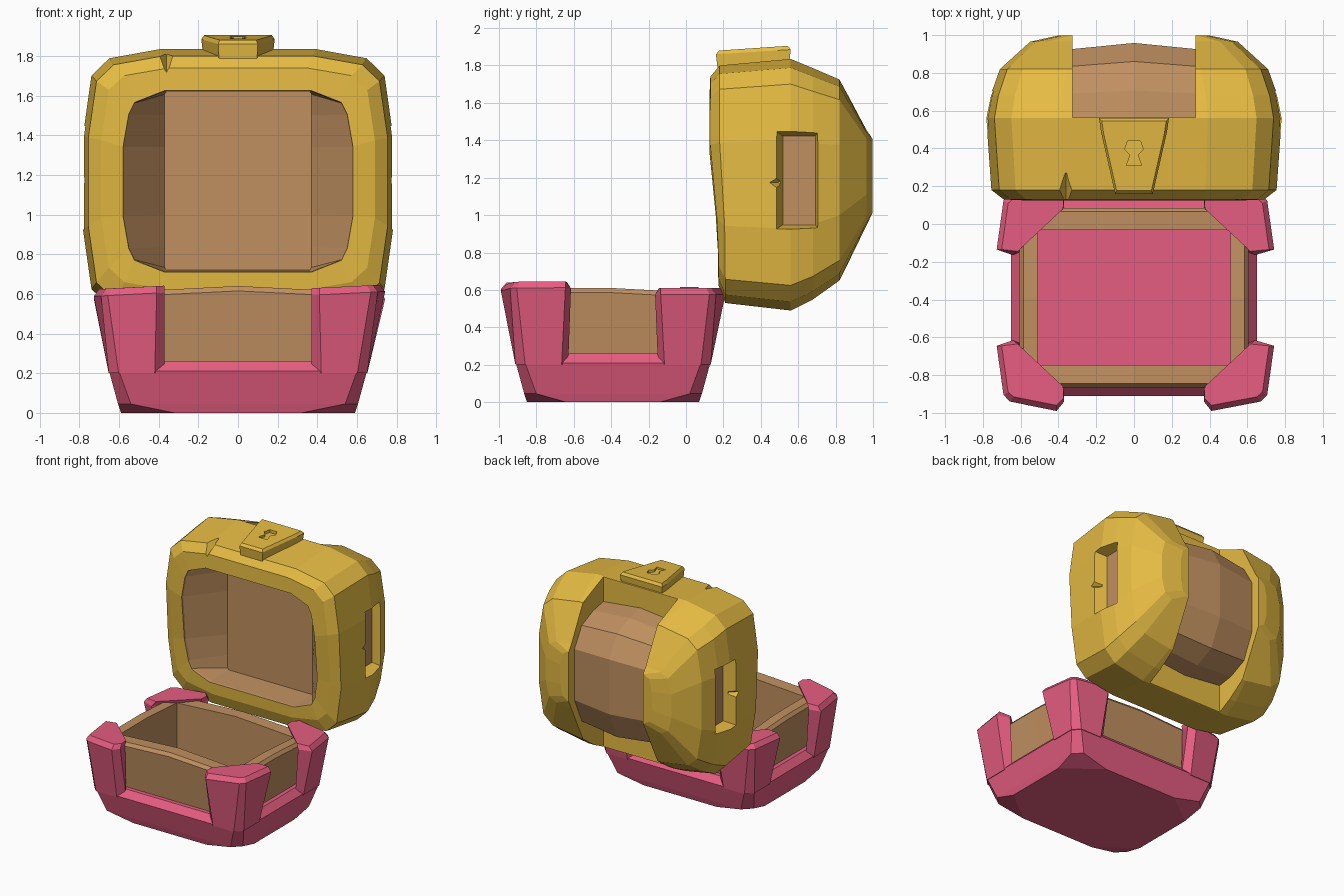
import bpy, bmesh, math

if "Cube" in bpy.data.objects:
    bpy.data.objects.remove(bpy.data.objects["Cube"])


def material(name, rgb):
    m = bpy.data.materials.new(name)
    m.diffuse_color = (*rgb, 1)
    m.use_nodes = True
    m.node_tree.nodes["Principled BSDF"].inputs["Base Color"].default_value = m.diffuse_color
    return m


GOLD = material("gold", (0.79, 0.50, 0.056))
WOOD = material("wood", (0.53, 0.28, 0.118))
PINK = material("pink", (0.79, 0.11, 0.22))
CY = -0.39  # depth centre of the lower box


def loft(name, rings, mats, band_mats=None, caps=(0, 0)):
    """Skin a list of equal-length closed rings and cap both ends."""
    bm = bmesh.new()
    vs = [[bm.verts.new(p) for p in r] for r in rings]
    n = len(rings[0])
    for k in range(len(vs) - 1):
        for i in range(n):
            j = (i + 1) % n
            f = bm.faces.new((vs[k][i], vs[k][j], vs[k + 1][j], vs[k + 1][i]))
            f.material_index = band_mats[k] if band_mats else 0
    for ring, idx in ((vs[0], caps[0]), (vs[-1], caps[1])):
        bm.faces.new(ring).material_index = idx
    bmesh.ops.recalc_face_normals(bm, faces=bm.faces)
    me = bpy.data.meshes.new(name)
    bm.to_mesh(me)
    bm.free()
    for m in mats:
        me.materials.append(m)
    ob = bpy.data.objects.new(name, me)
    bpy.context.collection.objects.link(ob)
    return ob


def cut(ob, cutter):
    """Subtract the cutter, then delete it."""
    mod = ob.modifiers.new("cut", 'BOOLEAN')
    mod.operation = 'DIFFERENCE'
    mod.solver = 'EXACT'
    mod.object = cutter
    bpy.context.view_layer.objects.active = ob
    bpy.ops.object.modifier_apply(modifier=mod.name)
    bpy.data.objects.remove(cutter)


def quad(u0, u1, v0, v1):
    return [(u0, v0), (u1, v0), (u1, v1), (u0, v1)]


# ---------- lower box: tray ----------
def octagon(u, v, cu, cv, z):
    pts = [(u, -cv), (u, cv), (cu, v), (-cu, v), (-u, cv), (-u, -cv), (-cu, -v), (cu, -v)]
    return [(x, y + CY, z) for x, y in pts]


loft("tray", [
    octagon(0.59, 0.46, 0.32, 0.25, 0.0),
    octagon(0.605, 0.475, 0.54, 0.41, 0.045),
    octagon(0.65, 0.52, 0.60, 0.47, 0.21),
    octagon(0.605, 0.475, 0.58, 0.45, 0.26),
    octagon(0.56, 0.43, 0.54, 0.41, 0.26),
    octagon(0.56, 0.43, 0.54, 0.41, 0.04)], [PINK])


# ---------- lower box: wooden walls with pink floor ----------
def wall_ring(u, v, z, bump=0.0):
    """Eight-point rectangle, raised at mid width and slightly lower at the back."""
    pts = [(u, -v), (u, 0), (u, v), (0, v), (-u, v), (-u, 0), (-u, -v), (0, -v)]
    return [(x, y + CY, z + (bump if x == 0 else 0) - (0.025 if bump and y > 0 else 0))
            for x, y in pts]


loft("wooden_box", [
    wall_ring(0.545, 0.415, 0.05),
    wall_ring(0.57, 0.44, 0.24),
    wall_ring(0.605, 0.475, 0.585, 0.03),
    wall_ring(0.585, 0.455, 0.61, 0.03),
    wall_ring(0.51, 0.357, 0.61, 0.03),
    wall_ring(0.51, 0.357, 0.06)], [WOOD, PINK], caps=(0, 1))

# ---------- lower box: four corner posts ----------
low = [(0.652, 0.275), (0.652, 0.47), (0.602, 0.522), (0.42, 0.522),
       (0.37, 0.477), (0.40, 0.465), (0.575, 0.30), (0.605, 0.24)]
mid = [(0.742, 0.255), (0.705, 0.515), (0.67, 0.55), (0.41, 0.60),
       (0.37, 0.55), (0.38, 0.475), (0.60, 0.28), (0.64, 0.225)]
top = [(0.715, 0.255), (0.68, 0.50), (0.65, 0.525), (0.41, 0.57),
       (0.372, 0.53), (0.375, 0.47), (0.60, 0.26), (0.615, 0.245)]
for sx in (-1, 1):
    for sy in (-1, 1):
        drop = 0.0 if sy < 0 else 0.025
        # the left front post leans lower outwards, the right one higher
        slope = (0.05 if sx > 0 else -0.05) if sy < 0 else 0.0
        k = 0.98 if sx < 0 else 1.0
        loft(f"corner_post_{'left' if sx < 0 else 'right'}_{'front' if sy < 0 else 'back'}",
             [[(sx * (u * k if z > 0.3 and u > 0.64 else u), CY + sy * v,
                z + (slope * (u - 0.5) if z > 0.3 else 0)) for u, v in ring]
              for ring, z in ((low, 0.20), (mid, 0.60 - drop), (top, 0.635 - drop))], [PINK])

# ---------- lid shell ----------
OUTER = [(1, 0.35), (0.945, 0.80), (0.83, 0.93), (0.5, 1)]
INNER = [(1, 0.38), (0.95, 0.74), (0.90, 0.87), (0.64, 1)]
SQUARE = [(1, 0.38), (1, 0.74), (1, 0.97), (0.98, 1)]


def lid_ring(y, hw, z0, z1, q, lean=0.0):
    """Rounded rectangle facing the front; lean pulls its upper half forward."""
    full = (q + [(-a, b) for a, b in reversed(q)]
            + [(-a, -b) for a, b in q] + [(a, -b) for a, b in reversed(q)])
    zc, h = (z0 + z1) / 2, (z1 - z0) / 2
    return [(a * hw, y - lean * min(1, max(0, (zc + b * h - 0.9) / 0.4)), zc + b * h)
            for a, b in full]


lid = loft("lid_shell", [
    lid_ring(0.40, 0.37, 0.72, 1.62, SQUARE),             # back of the cavity
    lid_ring(0.185, 0.577, 0.713, 1.622, INNER, 0.045),   # mouth
    lid_ring(0.17, 0.58, 0.71, 1.625, INNER, 0.045),
    lid_ring(0.175, 0.69, 0.62, 1.74, OUTER, 0.045),      # front rim
    lid_ring(0.21, 0.755, 0.53, 1.80, OUTER, 0.03),
    lid_ring(0.56, 0.782, 0.49, 1.835, OUTER),
    lid_ring(0.68, 0.76, 0.55, 1.785, OUTER),
    lid_ring(0.82, 0.71, 0.65, 1.725, OUTER),
    lid_ring(0.965, 0.55, 0.94, 1.46, OUTER),
    lid_ring(0.998, 0.40, 1.0, 1.42, OUTER)],
    [GOLD, WOOD], [1, 1, 0, 0, 0, 0, 0, 0, 0], caps=(1, 0))

# gap between the two end arches
cut(lid, loft("band_cutter", [[(x, y, z) for x, y in quad(-0.325, 0.325, 0.565, 1.2)]
                              for z in (0.3, 2.1)], [GOLD]))

# side windows, their notches and wooden panels
for s, side in ((-1, "left"), (1, "right")):
    cut(lid, loft("window_cutter", [
        [(s * 0.68, y, z) for y, z in quad(0.52, 0.69, 0.95, 1.42)],
        [(s * 0.80, y, z) for y, z in quad(0.475, 0.715, 0.92, 1.455)]], [GOLD]))
    cut(lid, loft("notch_cutter", [
        [(s * 0.72, y, z) for y, z in ((0.49, 1.175), (0.54, 1.15), (0.54, 1.20))],
        [(s * 0.82, y, z) for y, z in ((0.41, 1.175), (0.54, 1.08), (0.54, 1.27))]], [GOLD]))
    loft(f"window_panel_{side}", [[(s * x, y, z) for y, z in quad(0.518, 0.692, 0.948, 1.422)]
                                  for x in (0.679, 0.687)], [WOOD])

# chip in the upper front edge
cut(lid, loft("chip_cutter", [
    [(x, 0.05, z) for x, z in ((-0.46, 1.82), (-0.36, 1.67), (-0.26, 1.82))],
    [(x, 0.27, z) for x, z in ((-0.38, 1.84), (-0.36, 1.80), (-0.34, 1.84))]], [GOLD]))

# ---------- wooden barrel seen between the arches ----------
profile = [(0.50, 0.68), (0.70, 0.71), (0.85, 0.78), (0.945, 0.99),
           (0.945, 1.41), (0.85, 1.57), (0.70, 1.635), (0.50, 1.67)]
loft("barrel", [[(x, 0.5 + (y - 0.5) * k, 1.17 + (z - 1.17) * k) for y, z in profile]
                for x, k in ((-0.36, 0.95), (0, 1.03), (0.36, 0.95))], [WOOD])

# ---------- latch with keyhole ----------
latch = [(-0.185, 0.56), (-0.175, 0.49), (-0.10, 0.16), (0.10, 0.16), (0.175, 0.49), (0.185, 0.56)]


def latch_ring(k, z_front, z_back):
    return [(x * k, 0.37 + (y - 0.37) * k, z_front + (z_back - z_front) * (y - 0.16) / 0.4)
            for x, y in latch]


lock = loft("latch", [latch_ring(0.95, 1.77, 1.80), latch_ring(1, 1.86, 1.885),
                      latch_ring(0.92, 1.88, 1.905)], [GOLD])
hole = [(-0.04, 0.31), (0.04, 0.31), (0.02, 0.365)]
hole += [(0.05 * math.cos(math.radians(a)), 0.405 + 0.05 * math.sin(math.radians(a)))
         for a in (-10, 50, 130, 190)] + [(-0.02, 0.365)]
cut(lock, loft("keyhole_cutter", [[(x, y, z) for x, y in hole] for z in (1.875, 1.95)], [GOLD]))
